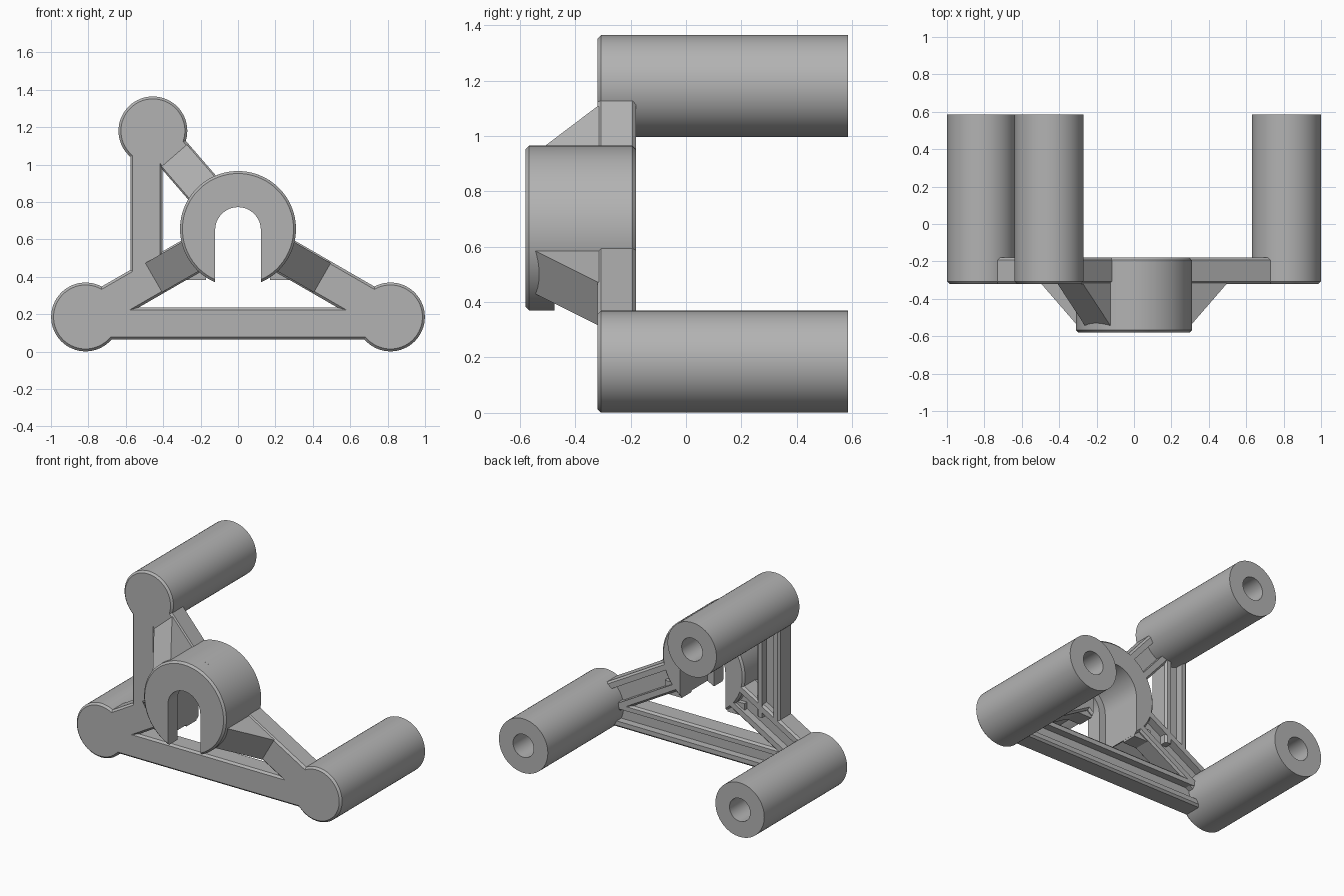
import bpy, bmesh, math
from mathutils import Vector

if "Cube" in bpy.data.objects:
    bpy.data.objects.remove(bpy.data.objects["Cube"])

grey = bpy.data.materials.new("grey plastic")
grey.diffuse_color = (0.45, 0.45, 0.45, 1)
grey.use_nodes = True
grey.node_tree.nodes["Principled BSDF"].inputs["Base Color"].default_value = grey.diffuse_color

FRONT, BACK = -0.32, -0.18      # frame thickness along y
HUB = Vector((0, 0.655))        # hub centre in x, z
POSTS = {"left": Vector((-0.815, 0.185)), "right": Vector((0.815, 0.185)),
         "upper": Vector((-0.455, 1.18))}
C = 0.013                       # edge chamfer


def finish(name, bm):
    bmesh.ops.remove_doubles(bm, verts=bm.verts, dist=1e-5)
    bmesh.ops.recalc_face_normals(bm, faces=bm.faces)
    me = bpy.data.meshes.new(name)
    bm.to_mesh(me)
    bm.free()
    me.materials.append(grey)
    ob = bpy.data.objects.new(name, me)
    bpy.context.collection.objects.link(ob)
    bpy.ops.object.select_all(action='DESELECT')
    ob.select_set(True)
    bpy.context.view_layer.objects.active = ob
    bpy.ops.object.shade_smooth_by_angle(angle=math.radians(30))
    return ob


def skin(name, loops, caps=True):
    """Join successive closed loops of points with quads."""
    bm = bmesh.new()
    rings = [[bm.verts.new(p) for p in loop] for loop in loops]
    n = len(rings[0])
    for a, b in zip(rings, rings[1:]):
        for i in range(n):
            j = (i + 1) % n
            bm.faces.new((a[i], a[j], b[j], b[i]))
    if caps:
        bm.faces.new(rings[0])
        bm.faces.new(rings[-1])
    return finish(name, bm)


def along(p, d, w, y):
    """Point at side offset w and depth y from the x,z point p on a line of direction d."""
    return (p.x + d.y * w, y, p.y - d.x * w)


def bar(name, p0, p1, half):
    """Chamfered bar with a channel in its back."""
    d = (p1 - p0).normalized()
    g, depth = half * 0.5, 0.05
    right = [(half - C, FRONT), (half, FRONT + C), (half, BACK - C),
             (half - C, BACK), (g, BACK), (g, BACK - depth)]
    prof = right + [(-w, y) for w, y in reversed(right)]
    skin(name, [[along(p, d, w, y) for w, y in prof] for p in (p0, p1)])


def gusset(name, d, half):
    """Sloped rib rising from an arm to the hub."""
    prof = [(0.26, -0.26), (0.52, -0.26), (0.52, FRONT), (0.29, -0.55), (0.26, -0.55)]
    skin(name, [[along(HUB + d * s, d, w, y) for s, y in prof] for w in (-half, half)])


def slotted_loop(y, R, r, outer=72, inner=32):
    """Round outline with an arched slot open at the bottom."""
    a = math.asin(r / R)
    pts = []
    for i in range(outer + 1):
        t = -math.pi / 2 + a + (2 * math.pi - 2 * a) * i / outer
        pts.append((R * math.cos(t), y, HUB.y + R * math.sin(t)))
    for i in range(inner + 1):
        t = math.pi - math.pi * i / inner
        pts.append((r * math.cos(t), y, HUB.y - 0.005 + r * math.sin(t)))
    return pts


# Hub: narrow slot in front, wider slot behind it
R = 0.31
skin("hub_front", [slotted_loop(y, q, 0.122)
                   for y, q in ((-0.58, R - C), (-0.58 + C, R), (-0.475, R))])
skin("hub_back", [slotted_loop(y, q, 0.17)
                  for y, q in ((-0.475, R), (BACK - C, R), (BACK, R - C))])

# Posts: turned tubes, closed at the front
post_profile = [(0.0001, FRONT), (0.184 - C, FRONT), (0.184, FRONT + C), (0.184, 0.585),
                (0.078, 0.585), (0.078, BACK), (0.0001, BACK)]
for side, c in POSTS.items():
    skin(side + "_post", [[(c.x + r * math.cos(t), y, c.y + r * math.sin(t))
                           for t in (2 * math.pi * i / 64 for i in range(64))]
                          for r, y in post_profile])

# Arms and gussets from the hub to each post
for side, c in POSTS.items():
    d = (c - HUB).normalized()
    bar(side + "_arm", HUB + d * 0.26, c - d * 0.115, 0.098)
    gusset(side + "_gusset", d, 0.09)

# Straight edge bars
bar("bottom_bar", Vector((-0.705, 0.15)), Vector((0.705, 0.15)), 0.086)
bar("upright_bar", Vector((-0.49, 0.42)), Vector((-0.49, 1.07)), 0.086)

# Flat-bottomed webs between hub and lower arms
for s, side in ((-1, "left"), (1, "right")):
    outline = [(0.172, 0.383), (0.30, 0.383), (0.30, 0.47), (0.172, 0.47)]
    skin(side + "_web", [[(s * x, y, z) for x, z in outline] for y in (FRONT + C, BACK - 0.02)])
